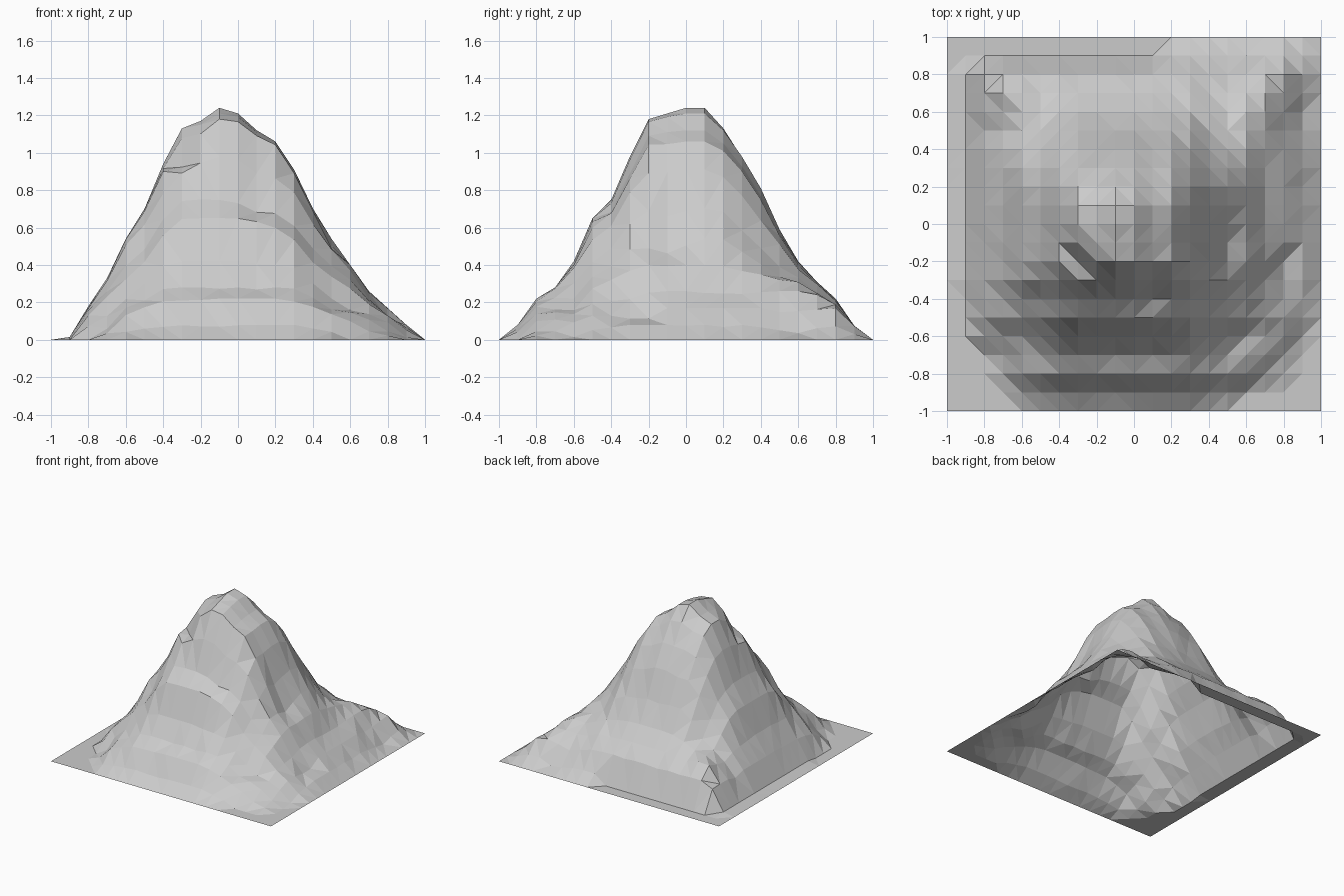
import bpy, bmesh, math, random

if "Cube" in bpy.data.objects:
    bpy.data.objects.remove(bpy.data.objects["Cube"])

random.seed(4)
N, PEAK = 20, 1.24

# Ridge profiles through the summit, one height every 0.1 from -1 to 1
side_to_side = [0, .015, .18, .33, .54, .70, .94, 1.13, 1.17, 1.24, 1.21,
                1.12, 1.06, .91, .71, .54, .40, .26, .17, .08, 0]
front_to_back = [0, .08, .22, .28, .42, .65, .75, .98, 1.18, 1.21, 1.24,
                 1.24, 1.13, .98, .81, .59, .42, .31, .22, .075, 0]

# Local ledges, gullies and foothills: x, y, height, radius
features = [(.5, -.12, -.10, .11), (.62, -.15, .06, .10),
            (.42, .35, -.05, .12), (.12, -.37, -.06, .10),
            (-.2, -.48, .03, .12), (-.3, -.2, -.17, .08),
            (-.72, .72, .26, .17), (.64, .62, .17, .16),
            (.76, .78, .17, .14), (.7, -.7, .09, .12),
            (.8, -.25, -.07, .12), (.9, -.25, .04, .10)]


def height(i, j):
    x, y = -1 + 2 * i / N, -1 + 2 * j / N
    limit = min(side_to_side[i], front_to_back[j])
    if j == N - 1 and x < .15:           # flat strip along the back
        limit = 0
    a = 1 - side_to_side[i] / PEAK
    b = 1 - front_to_back[j] / PEAK
    p = 1.5 + 3 * max(a, b) ** 3         # round summit, squarer foot
    z = max(0, PEAK * (1 - (a ** p + b ** p) ** (1 / p)))
    for fx, fy, h, r in features:
        z += h * math.exp(-((x - fx) ** 2 + (y - fy) ** 2) / r ** 2)
    if .05 < z < 1.1:
        z += random.uniform(-.012, .012)
    return 0 if z < .012 else min(z, limit)


# Mountain: open-bottomed faceted terrain sheet
bm = bmesh.new()
bmesh.ops.create_grid(bm, x_segments=N, y_segments=N, size=1)
for v in bm.verts:
    v.co.z = height(round((v.co.x + 1) * N / 2), round((v.co.y + 1) * N / 2))
bmesh.ops.triangulate(bm, faces=bm.faces[:], quad_method='SHORT_EDGE')
mesh = bpy.data.meshes.new("mountain")
bm.to_mesh(mesh)
bm.free()
bpy.context.collection.objects.link(bpy.data.objects.new("mountain", mesh))
